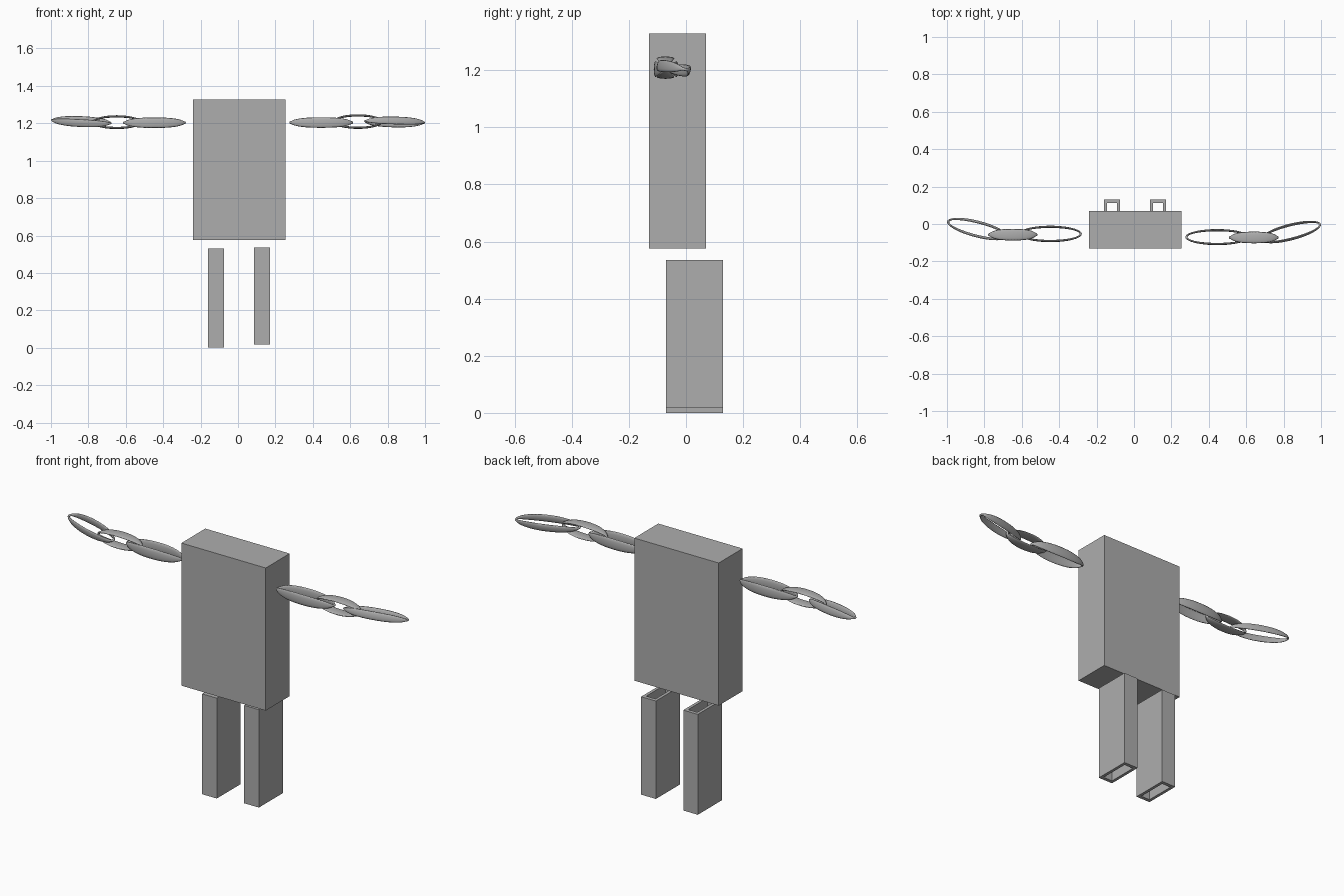
import bpy, bmesh, math
from mathutils import Matrix, Vector

if "Cube" in bpy.data.objects:
    bpy.data.objects.remove(bpy.data.objects["Cube"])

grey = bpy.data.materials.new("mid grey")
grey.diffuse_color = (0.42, 0.42, 0.42, 1)
grey.use_nodes = True
grey.node_tree.nodes["Principled BSDF"].inputs["Base Color"].default_value = grey.diffuse_color


def finish(bm, name, smooth=False):
    bmesh.ops.recalc_face_normals(bm, faces=bm.faces)
    me = bpy.data.meshes.new(name)
    bm.to_mesh(me)
    bm.free()
    me.materials.append(grey)
    if smooth:
        me.shade_smooth()
    ob = bpy.data.objects.new(name, me)
    bpy.context.collection.objects.link(ob)
    return ob


def box(name, lo, hi):
    bm = bmesh.new()
    bmesh.ops.create_cube(bm, size=1)
    lo, hi = Vector(lo), Vector(hi)
    for v in bm.verts:
        v.co = Vector([(l + h) / 2 + c * (h - l) for l, h, c in zip(lo, hi, v.co)])
    return finish(bm, name)


def tube(name, x0, x1, y0, y1, z0, z1, wx, wy):
    """Upright rectangular tube, open at both ends."""
    bm = bmesh.new()
    rings = []
    for dx, dy, z in ((0, 0, z0), (0, 0, z1), (wx, wy, z1), (wx, wy, z0)):
        rings.append([bm.verts.new((x, y, z)) for x, y in (
            (x0 + dx, y0 + dy), (x1 - dx, y0 + dy), (x1 - dx, y1 - dy), (x0 + dx, y1 - dy))])
    for i in range(4):
        a, b = rings[i], rings[(i + 1) % 4]
        for j in range(4):
            k = (j + 1) % 4
            bm.faces.new((a[j], a[k], b[k], b[j]))
    return finish(bm, name)


def link(name, centre, a, b, h, yaw=0, pitch=0, roll=0, wall=0.012, n=48, m=12):
    """Oval ring whose band is tall in the middle and tapers at the ends."""
    bm = bmesh.new()
    rings = []
    for i in range(n):
        t = 2 * math.pi * i / n
        c, s = math.cos(t), math.sin(t)
        tall = h * max(0.25, math.sqrt(max(0, 1 - abs(c) ** 2.5)))
        ring = []
        for j in range(m):
            p = 2 * math.pi * j / m
            off = wall / 2 * (math.cos(p) - 1)
            ring.append(bm.verts.new(((a + off) * c, (b + off) * s, tall * math.sin(p))))
        rings.append(ring)
    for i in range(n):
        r, q = rings[i], rings[(i + 1) % n]
        for j in range(m):
            k = (j + 1) % m
            bm.faces.new((r[j], q[j], q[k], r[k]))
    rot = [Matrix.Rotation(math.radians(d), 4, ax) for d, ax in ((yaw, 'Z'), (pitch, 'Y'), (roll, 'X'))]
    bm.transform(Matrix.Translation(centre) @ rot[0] @ rot[1] @ rot[2])
    return finish(bm, name, True)


# Torso block
box("torso", (-0.24, -0.13, 0.575), (0.253, 0.07, 1.328))

# Hollow legs
tube("left_leg", -0.16, -0.075, -0.07, 0.13, 0.0, 0.53, 0.016, 0.019)
tube("right_leg", 0.085, 0.171, -0.07, 0.13, 0.018, 0.535, 0.016, 0.019)

# Chain arms: flat inner link, upright middle link, tilted outer link
link("left_inner_link", (-0.447, -0.053, 1.203), 0.168, 0.044, 0.028)
link("left_middle_link", (-0.648, -0.057, 1.206), 0.132, 0.037, 0.031, roll=90)
link("left_outer_link", (-0.838, -0.027, 1.209), 0.167, 0.044, 0.021, yaw=-14.5, pitch=3, roll=12)
link("right_inner_link", (0.445, -0.07, 1.204), 0.171, 0.043, 0.028)
link("right_middle_link", (0.641, -0.072, 1.209), 0.133, 0.039, 0.031, roll=90)
link("right_outer_link", (0.837, -0.043, 1.207), 0.168, 0.044, 0.021, yaw=14.5, pitch=1.5, roll=-12)
